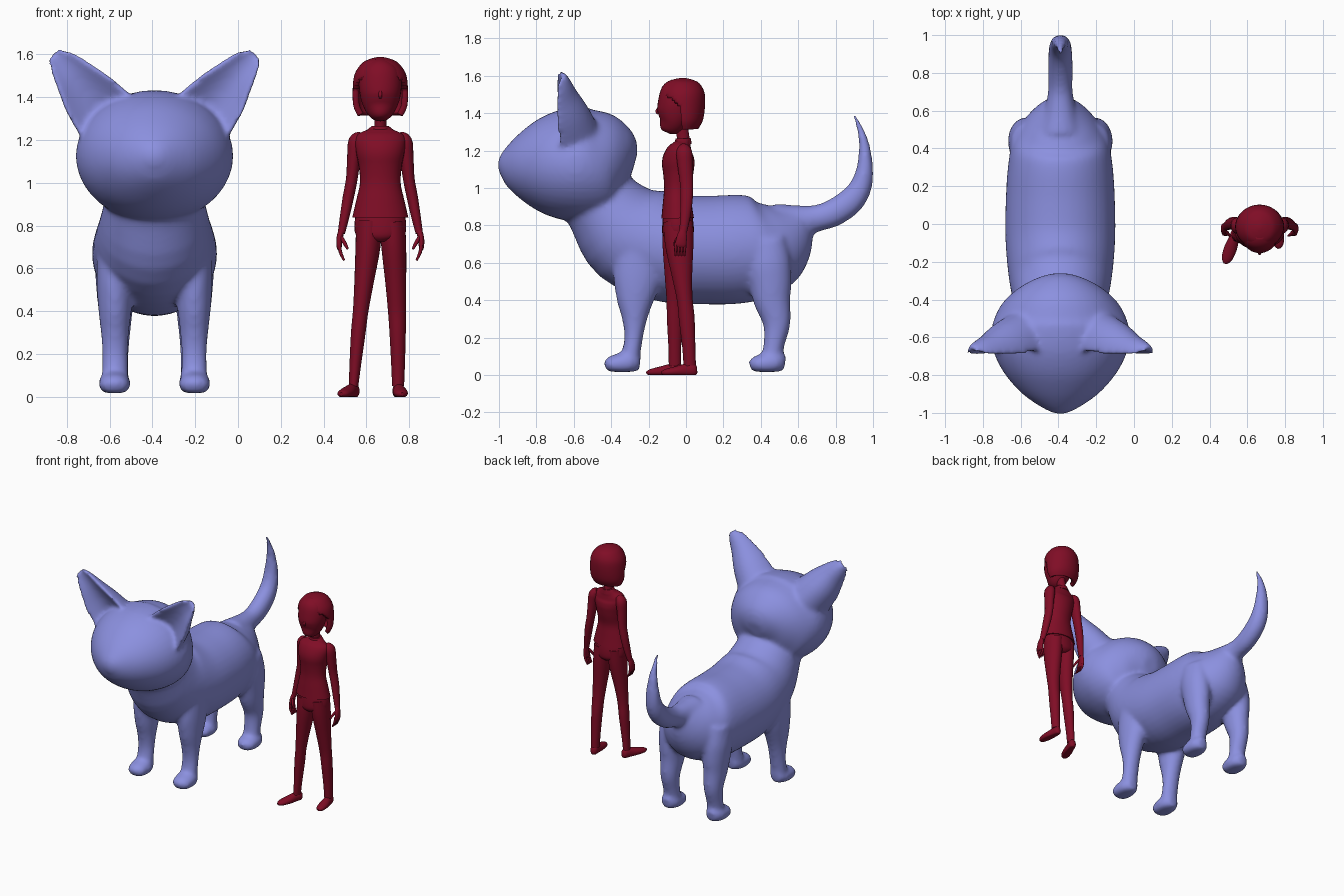
import bpy, bmesh, math
from mathutils import Vector


def material(name, rgb):
    m = bpy.data.materials.new(name)
    m.diffuse_color = (*rgb, 1)
    return m


BLUE = material("periwinkle blue", (0.26, 0.28, 0.74))
RED = material("dark crimson", (0.215, 0.004, 0.019))


def spline(pts, sub):
    """Catmull-Rom through stations (x, y, z, half width, half depth)."""
    out, last = [], len(pts) - 1
    for i in range(last):
        p0, p1, p2, p3 = (pts[max(0, min(last, k))] for k in (i - 1, i, i + 1, i + 2))
        for s in range(sub):
            t = s / sub
            out.append([0.5 * (2 * b + (c - a) * t + (2 * a - 5 * b + 4 * c - d) * t * t
                               + (3 * b - a - 3 * c + d) * t ** 3)
                        for a, b, c, d in zip(p0, p1, p2, p3)])
    return out + [list(pts[-1])]


def loft(bm, pts, side=(1, 0, 0), n=28, sub=4, floor=None, cupped=False):
    """Closed tube of ellipses across a path; cupped hollows one side (ears)."""
    st = spline(pts, sub)
    pos = [Vector(p[:3]) for p in st]
    rings = []
    for i, p in enumerate(st):
        t = (pos[min(i + 1, len(pos) - 1)] - pos[max(i - 1, 0)]).normalized()
        s = Vector(side)
        s = (s - t * s.dot(t)).normalized()
        nrm = t.cross(s)
        a, b = max(p[3], 0.002), max(p[4], 0.002)
        ring = []
        for k in range(n):
            ang = 2 * math.pi * k / n
            q = math.sin(ang)
            if cupped and q < 0:
                q = 0.25 * q + 0.55 * q * q
            v = pos[i] + s * a * math.cos(ang) + nrm * b * q
            if floor is not None:
                v.z = max(v.z, floor)
            ring.append(bm.verts.new(v))
        rings.append(ring)
    for r0, r1 in zip(rings, rings[1:]):
        for k in range(n):
            bm.faces.new((r0[k], r0[(k + 1) % n], r1[(k + 1) % n], r1[k]))
    bm.faces.new(rings[0])
    bm.faces.new(rings[-1])


def finish(bm, name, mat):
    bmesh.ops.recalc_face_normals(bm, faces=bm.faces)
    me = bpy.data.meshes.new(name)
    bm.to_mesh(me)
    bm.free()
    me.materials.append(mat)
    me.polygons.foreach_set("use_smooth", [True] * len(me.polygons))
    me.set_sharp_from_angle(angle=math.radians(50))
    ob = bpy.data.objects.new(name, me)
    bpy.context.collection.objects.link(ob)
    return ob


def part(name, mat, pts, **kw):
    bm = bmesh.new()
    loft(bm, pts, **kw)
    return finish(bm, name, mat)


# ---------- cat: all volumes fused into one smooth skin ----------
CX = -0.39
cat = bmesh.new()


def yz(rows, off=0.0):
    return [(CX + off, *r) for r in rows]


# head
loft(cat, yz([(-1.003, 1.10, .02, .02), (-.975, 1.105, .09, .085), (-.9, 1.11, .20, .165),
              (-.8, 1.115, .29, .24), (-.7, 1.12, .345, .285), (-.6, 1.125, .368, .305),
              (-.5, 1.125, .35, .305), (-.4, 1.14, .29, .265), (-.32, 1.14, .19, .18),
              (-.275, 1.13, .06, .06)]), n=40)
# neck, body and rump
loft(cat, yz([(-.5, 1.0, .22, .2), (-.44, .905, .235, .215), (-.3, .755, .27, .28),
              (-.1, .68, .29, .29), (.1, .668, .29, .29), (.3, .675, .278, .29),
              (.44, .70, .25, .26), (.54, .755, .18, .19), (.62, .82, .09, .09)]), n=40)
# tail
loft(cat, yz([(.5, .80, .12, .12), (.60, .82, .085, .09), (.70, .838, .066, .072),
              (.79, .868, .066, .074), (.88, .93, .065, .072), (.935, 1.01, .06, .06),
              (.957, 1.12, .05, .043), (.948, 1.26, .03, .026), (.897, 1.4, .008, .01)]))
for m in (-1, 1):
    # ear
    loft(cat, [(CX + m * x, y, z, a, b) for x, y, z, a, b in
               [(.20, -.66, 1.28, .16, .2), (.30, -.685, 1.40, .135, .165),
                (.375, -.695, 1.495, .10, .12), (.435, -.69, 1.565, .068, .08),
                (.475, -.68, 1.61, .03, .045)]],
         side=(.77, 0, -.65 * m), cupped=True)
    # front leg
    loft(cat, yz([(-.25, .66, .085, .13), (-.26, .52, .085, .13), (-.272, .4, .077, .1),
                  (-.275, .3, .066, .068), (-.28, .2, .06, .05), (-.295, .1, .062, .05),
                  (-.30, .04, .06, .045)], m * .185))
    # hind leg
    loft(cat, yz([(.41, .72, .08, .12), (.435, .6, .095, .125), (.45, .5, .09, .115),
                  (.46, .4, .08, .1), (.485, .28, .067, .075), (.472, .17, .06, .057),
                  (.45, .06, .06, .055)], m * .182))
    # paws
    for dy in (-.005, .77):
        loft(cat, yz([(-.43 + dy, .05, .025, .02), (-.405 + dy, .055, .062, .043),
                      (-.34 + dy, .062, .075, .058), (-.28 + dy, .068, .066, .058),
                      (-.24 + dy, .065, .035, .04)], m * .187), floor=.017)
cat_ob = finish(cat, "cat", BLUE)
rm = cat_ob.modifiers.new("fuse", 'REMESH')
rm.mode = 'VOXEL'
rm.voxel_size = 0.014
rm.use_smooth_shade = True
sm = cat_ob.modifiers.new("soften", 'SMOOTH')
sm.factor = 0.5
sm.iterations = 10

# ---------- standing woman ----------
WX = 0.665


def zs(rows):
    return [(WX, y, z, a, b) for z, y, a, b in rows]


part("shirt", RED, zs([(.838, -.045, .131, .087), (.92, -.047, .112, .077), (1.0, -.047, .095, .07),
                       (1.08, -.042, .101, .081), (1.14, -.041, .113, .087),
                       (1.19, -.033, .119, .075), (1.222, -.022, .108, .053),
                       (1.245, -.015, .066, .04), (1.265, -.015, .04, .038)]))
part("collar", RED, zs([(1.235, -.015, .058, .046), (1.265, -.015, .041, .041)]))
part("neck", RED, zs([(1.22, -.012, .03, .034), (1.27, -.015, .028, .033), (1.36, -.03, .03, .035)]))
part("hips", RED, zs([(.87, -.045, .112, .076), (.8, -.043, .121, .084), (.75, -.043, .108, .082),
                      (.725, -.043, .04, .06)]))

# legs, with the left one stepping forward
part("left_leg", RED, [(.612, -.045, .82, .06, .08), (.607, -.05, .7, .058, .076),
                       (.587, -.06, .52, .044, .053), (.573, -.062, .4, .036, .042),
                       (.562, -.06, .3, .034, .042), (.548, -.06, .15, .027, .034),
                       (.54, -.06, .05, .022, .032)])
part("right_leg", RED, [(.72, -.042, .82, .06, .08), (.728, -.036, .7, .058, .076),
                        (.738, -.02, .52, .048, .053), (.743, -.006, .4, .042, .042),
                        (.746, .004, .3, .038, .042), (.748, .015, .15, .032, .035),
                        (.748, .02, .05, .028, .033)])


def shoe(name, heel, toe):
    h, t = Vector((*heel, .03)), Vector((*toe, .012))
    rows = [(0, .012, .02), (.08, .025, .035), (.3, .028, .036), (.6, .034, .027),
            (.88, .027, .018), (1, .008, .008)]
    part(name, RED, [(*h.lerp(t, f), a, b) for f, a, b in rows], n=20, floor=0)


shoe("left_shoe", (.55, -.02), (.482, -.21))
shoe("right_shoe", (.745, .058), (.768, -.13))

# arms and hands
for m, label in ((-1, "left"), (1, "right")):
    def arm_pts(rows):
        return [(WX + m * x, y, z, a, b) for x, y, z, a, b in rows]
    part(label + "_arm", RED, arm_pts(
        [(.085, -.012, 1.222, .02, .02), (.112, -.01, 1.195, .036, .042),
         (.123, -.005, 1.12, .032, .04), (.133, .003, 1.02, .027, .035),
         (.150, .003, .93, .026, .032), (.167, -.005, .84, .022, .027),
         (.182, -.015, .765, .017, .02)]), n=20)
    bm = bmesh.new()
    loft(bm, arm_pts([(.181, -.015, .78, .014, .017), (.19, -.022, .74, .015, .027),
                      (.192, -.028, .70, .012, .03), (.188, -.03, .685, .008, .026)]), n=16)
    for k in range(4):
        y = -.053 + .016 * k
        loft(bm, arm_pts([(.191, y, .71, .008, .008), (.186, y - .002, .675, .008, .008),
                          (.169, y - .004, .637, .005, .005)]), n=8)
    loft(bm, arm_pts([(.182, -.035, .745, .009, .01), (.165, -.055, .715, .009, .009),
                      (.152, -.062, .69, .005, .005)]), n=8)
    finish(bm, label + "_hand", RED)

# face
part("face", RED, zs([(1.298, -.105, .02, .025), (1.312, -.098, .045, .047), (1.35, -.075, .075, .075),
                      (1.40, -.06, .093, .095), (1.46, -.055, .1, .094), (1.52, -.045, .092, .085),
                      (1.56, -.03, .05, .05)]))
part("nose", RED, [(WX, -.145, 1.435, .006, .004), (WX, -.155, 1.41, .009, .009),
                   (WX, -.148, 1.396, .006, .005)], n=10)

# bobbed hair: a cap opened in front of the face along a slanted fringe
bm = bmesh.new()
loft(bm, zs([(1.312, -.01, .105, .075), (1.36, -.012, .126, .103), (1.44, -.015, .129, .117),
             (1.51, -.017, .119, .115), (1.56, -.018, .084, .088), (1.58, -.018, .045, .05),
             (1.588, -.018, .01, .012)]), n=48, sub=5)
drop = []
for f in bm.faces:
    c = f.calc_center_median()
    front = c.y < -.025 and c.z < 1.42 - .7 * c.y
    bottom = len(f.verts) > 4 and c.z < 1.4
    if front or bottom:
        drop.append(f)
bmesh.ops.delete(bm, geom=drop, context='FACES')
hair = finish(bm, "hair", RED)
thick = hair.modifiers.new("thickness", 'SOLIDIFY')
thick.thickness = 0.028
thick.offset = -1
